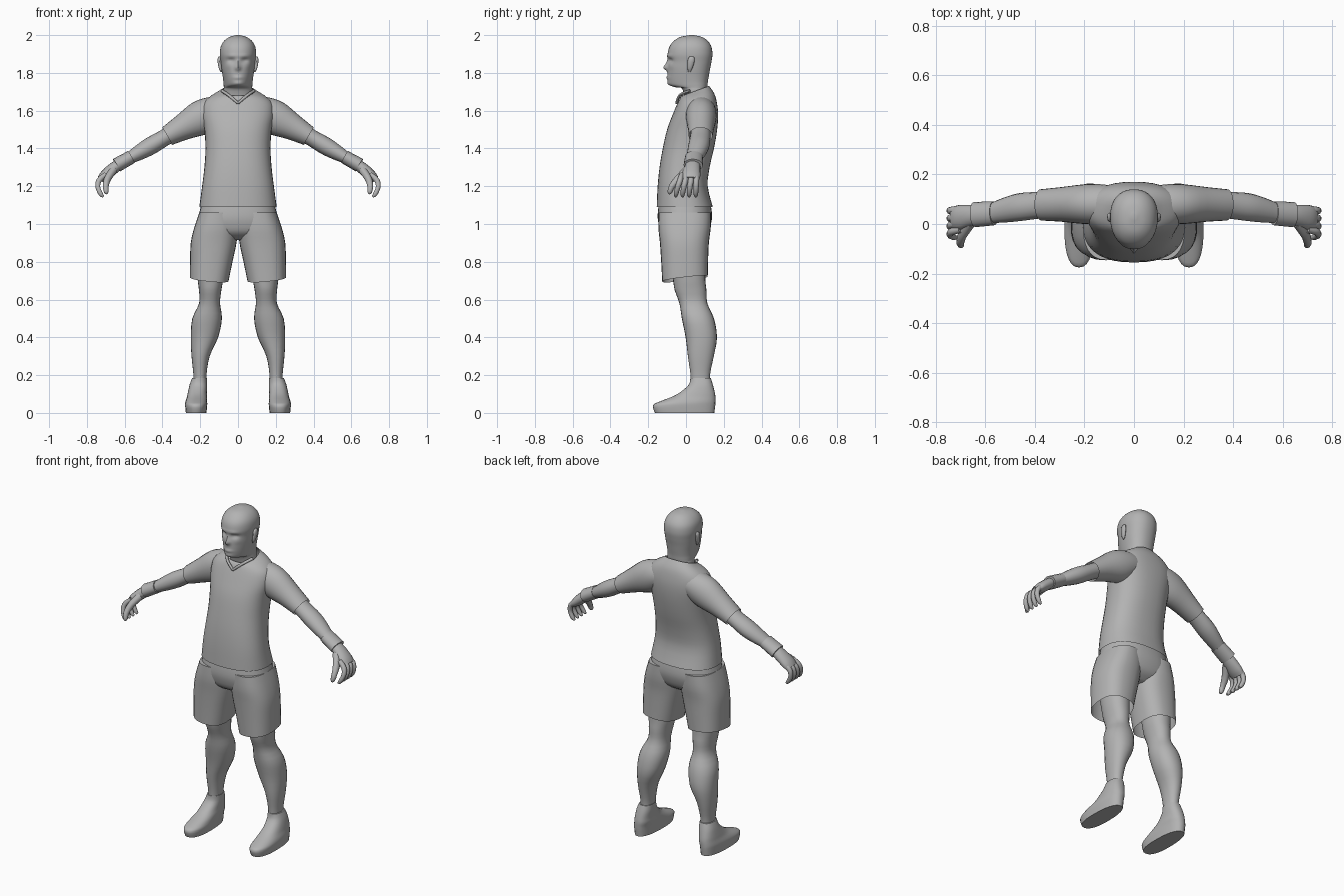
import bpy, bmesh, math
from mathutils import Vector

grey = bpy.data.materials.new("plain grey")
grey.diffuse_color = (0.45, 0.45, 0.45, 1)


def smooth_rows(rows, sub):
    """Catmull-Rom interpolation between rows of numbers."""
    out = []
    for i in range(len(rows) - 1):
        a, b, c, d = (rows[max(0, min(len(rows) - 1, i + k))] for k in (-1, 0, 1, 2))
        for j in range(sub):
            t = j / sub
            out.append([0.5 * (2 * q + (r - p) * t + (2 * p - 5 * q + 4 * r - s) * t * t
                               + (3 * q - p - 3 * r + s) * t ** 3)
                        for p, q, r, s in zip(a, b, c, d)])
    out.append(list(rows[-1]))
    return out


def skin(name, rings, caps=(True, True), angle=45):
    """Bridge rings of points into one smooth surface."""
    bm = bmesh.new()
    loops = [[bm.verts.new(p) for p in ring] for ring in rings]
    n = len(loops[0])
    for a, b in zip(loops, loops[1:]):
        for i in range(n):
            bm.faces.new((a[i], a[(i + 1) % n], b[(i + 1) % n], b[i]))
    if caps[0]:
        bm.faces.new(loops[0])
    if caps[1]:
        bm.faces.new(loops[-1])
    bmesh.ops.recalc_face_normals(bm, faces=bm.faces)
    me = bpy.data.meshes.new(name)
    bm.to_mesh(me)
    bm.free()
    me.materials.append(grey)
    ob = bpy.data.objects.new(name, me)
    bpy.context.collection.objects.link(ob)
    bpy.ops.object.select_all(action='DESELECT')
    ob.select_set(True)
    bpy.context.view_layer.objects.active = ob
    bpy.ops.object.shade_smooth_by_angle(angle=math.radians(angle))
    return ob


def power(v, p):
    return math.copysign(abs(v) ** (2 / p), v)


def stack(rows, n=24, p=2.2, sub=3, side=1):
    """Level rings from rows of z, x0, x1, y0, y1, taper to front, rise to back, rise outwards."""
    rings = []
    for z, x0, x1, y0, y1, taper, back, out in smooth_rows(
            [tuple(r) + (0,) * (8 - len(r)) for r in rows], sub):
        ring = []
        for i in range(n):
            t = math.tau * i / n
            c, s = power(math.cos(t), p), power(math.sin(t), p)
            x = (x0 + x1) / 2 + (x1 - x0) / 2 * c * (1 + taper * s)
            y = (y0 + y1) / 2 + (y1 - y0) / 2 * s
            ring.append(Vector((side * x, y, z + back * s + out * c)))
        rings.append(ring)
    return rings


def tube(rows, n=16, sub=3, side=1):
    """Rings across a path, rows of x, y, z, radius along y, other radius."""
    pts = smooth_rows(rows, sub)
    rings = []
    for i, (x, y, z, ry, rn) in enumerate(pts):
        t = (Vector(pts[min(i + 1, len(pts) - 1)][:3]) - Vector(pts[max(i - 1, 0)][:3])).normalized()
        u = (Vector((0, 1, 0)) - t * t.y).normalized()
        v = t.cross(u)
        ring = []
        for k in range(n):
            a = math.tau * k / n
            q = Vector((x, y, z)) + u * ry * math.cos(a) + v * rn * math.sin(a)
            ring.append(Vector((side * q.x, q.y, q.z)))
        rings.append(ring)
    return rings


# Head and neck, with the face pushed in and out by soft bumps
head_rows = [(1.64, .085, .0, .125, 0), (1.715, .076, -.02, .113, 0), (1.724, .074, -.055, .113, .15),
             (1.735, .073, -.088, .114, .25), (1.755, .075, -.097, .116, .22), (1.785, .08, -.098, .121, .16),
             (1.82, .086, -.097, .127, .12), (1.86, .091, -.094, .135, .08), (1.90, .096, -.097, .14, .05),
             (1.94, .091, -.087, .134, .03), (1.97, .073, -.063, .114, 0), (1.99, .045, -.03, .084, 0),
             (2.0, .01, .02, .04, 0)]
bumps = [(0, 1.827, .013, .014, -.019), (0, 1.848, .010, .024, -.011), (0, 1.775, .025, .007, -.006),
         (0, 1.745, .025, .010, -.004)]
for s in (-1, 1):
    bumps += [(s * .036, 1.866, .019, .011, .013), (s * .032, 1.89, .028, .008, -.005),
              (s * .05, 1.835, .018, .015, -.003)]
head = stack([(z, -w, w, a, b, k) for z, w, a, b, k in head_rows], n=56, sub=5)
for ring in head:
    for v in ring:
        if v.y < -.02:
            v.y += sum(a * math.exp(-((v.x - x) / sx) ** 2 - ((v.z - z) / sz) ** 2)
                       for x, z, sx, sz, a in bumps)
skin("head", head, angle=60)

# Shirt body
shirt = [(1.09, .205, -.155, .142, 0), (1.2, .19, -.15, .115, 0), (1.3, .178, -.14, .125, 0),
         (1.4, .172, -.123, .148, 0), (1.5, .178, -.1, .165, 0), (1.58, .192, -.07, .17, 0),
         (1.64, .183, -.045, .164, 0), (1.68, .14, -.03, .15, .01), (1.705, .088, -.02, .122, .026)]
skin("shirt", stack([(z, -w, w, a, b, 0, r) for z, w, a, b, r in shirt], n=36, p=2.4), (False, False))

# Seat of the shorts
seat = [(1.12, .19, -.142, .128), (1.05, .207, -.15, .138), (1.0, .215, -.145, .132),
        (.95, .19, -.125, .11), (.915, .10, -.07, .06)]
skin("shorts_seat", stack([(z, -w, w, a, b) for z, w, a, b in seat], n=32, p=2.4))

for side, tag in ((1, "left"), (-1, "right")):
    def put(name, rings, caps=(True, True)):
        skin(tag + "_" + name, rings, caps)

    # Ear
    put("ear", stack([(1.805, .086, .092, .012, .024), (1.825, .085, .102, .008, .034),
                      (1.86, .088, .108, .008, .045), (1.88, .09, .106, .014, .044),
                      (1.888, .092, .1, .024, .036)], n=12, side=side))

    # V-shaped collar edge
    put("collar", tube([(.085, .02, 1.705, .008, .008), (.05, -.032, 1.682, .008, .008),
                        (0, -.05, 1.64, .007, .007)], n=8, side=side))

    # Sleeve, arm and wristband
    put("sleeve", tube([(.06, .08, 1.605, .07, .065), (.13, .08, 1.59, .08, .085), (.2, .08, 1.56, .08, .092),
                        (.29, .079, 1.513, .07, .07), (.375, .077, 1.465, .063, .053)], n=24, side=side),
        (True, False))
    put("arm", tube([(.32, .077, 1.497, .052, .046), (.39, .075, 1.456, .054, .044),
                     (.46, .068, 1.415, .056, .047), (.52, .056, 1.38, .05, .041),
                     (.58, .043, 1.346, .04, .031), (.64, .038, 1.312, .038, .028)], side=side))
    put("wristband", tube([(.565, .043, 1.355, .048, .036), (.643, .038, 1.311, .051, .038)],
                          sub=1, side=side))

    # Hand with curled fingers
    put("palm", tube([(.625, .037, 1.32, .038, .029), (.665, .033, 1.29, .044, .031),
                      (.705, .026, 1.257, .05, .028), (.728, .024, 1.235, .045, .02)], side=side))
    for i in range(4):
        y = .056 - .026 * i
        lean = .004 + .009 * i
        put("finger_%d" % (i + 1), tube([(.70, y, 1.262, .014, .014), (.735, y - lean * .3, 1.232, .015, .015),
                                         (.742, y - lean * .7, 1.195, .014, .013),
                                         (.726, y - lean, 1.158, .012, .012),
                                         (.712, y - lean, 1.145, .006, .006)], n=10, side=side))
    put("thumb", tube([(.66, .005, 1.285, .022, .022), (.69, -.04, 1.24, .021, .019),
                       (.7, -.074, 1.2, .016, .016), (.697, -.085, 1.17, .013, .013),
                       (.693, -.087, 1.16, .006, .006)], n=10, side=side))

    # Shorts leg with a hem that rises outwards and back
    put("shorts_leg", stack([(1.06, .01, .205, -.145, .132), (.98, .002, .232, -.146, .131),
                             (.9, .008, .25, -.138, .121), (.8, .03, .254, -.131, .117, 0, .004, .004),
                             (.709, .05, .255, -.126, .115, 0, .014, .01)], n=28, p=2.5, side=side),
        (True, False))

    # Bare leg
    put("leg", stack([(.8, .075, .22, -.085, .1), (.7, .08, .213, -.068, .103), (.65, .088, .207, -.06, .108),
                      (.58, .095, .206, -.035, .113), (.5, .085, .242, -.022, .148), (.4, .105, .25, -.002, .164),
                      (.3, .15, .246, .01, .147), (.2, .167, .236, .024, .127), (.12, .167, .236, .025, .13)],
                     n=24, side=side))

    # Shoe
    put("shoe", stack([(0, .167, .276, -.165, .15, -.05), (.04, .163, .28, -.175, .155, -.05),
                       (.06, .163, .278, -.14, .156, -.03), (.085, .163, .27, -.075, .156),
                       (.11, .165, .265, -.03, .152), (.15, .163, .256, .015, .142),
                       (.185, .165, .243, .023, .131)], n=28, p=2.4, side=side))
